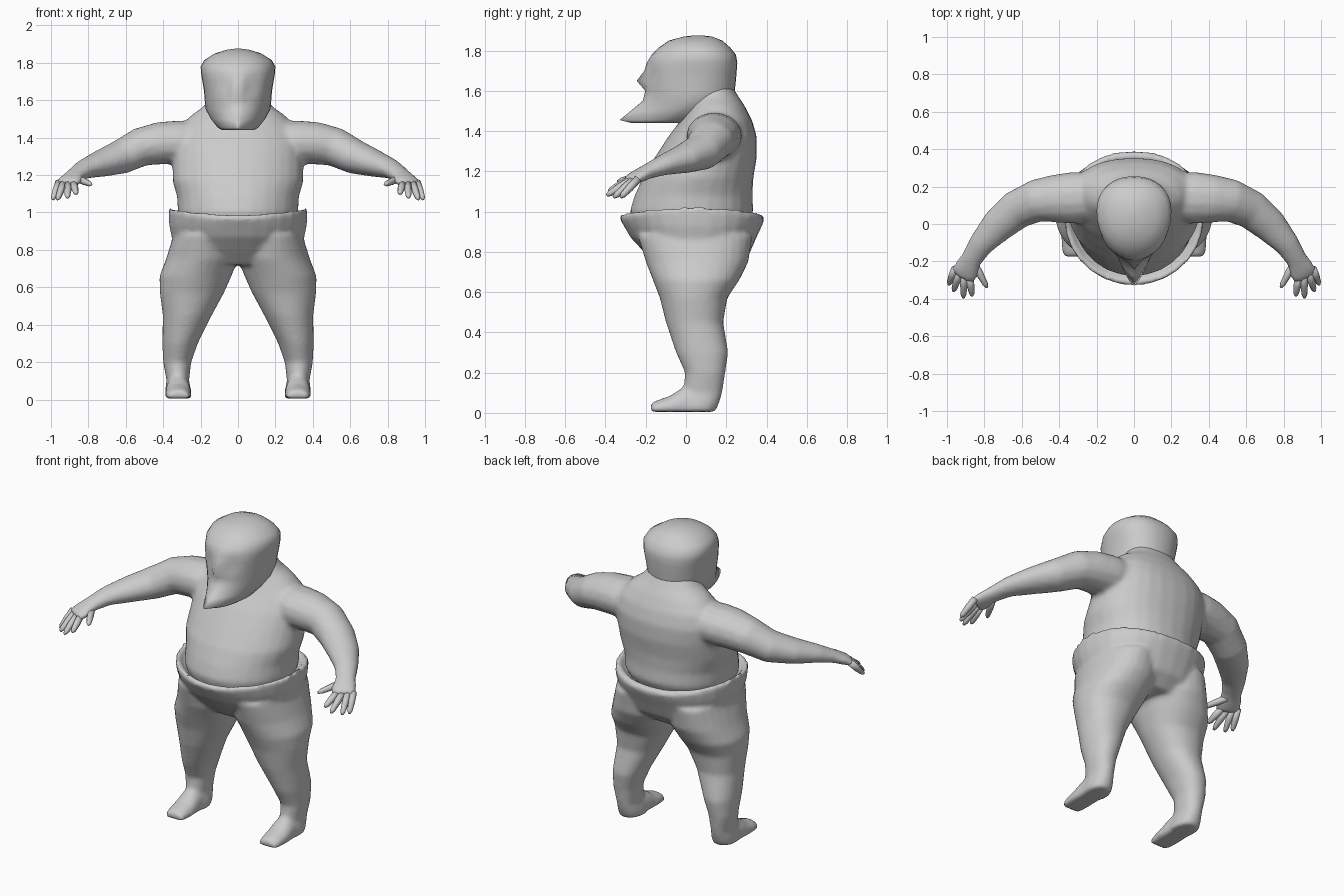
import bpy, bmesh
from math import sin, cos, pi, exp
from mathutils import Vector

if "Cube" in bpy.data.objects:
    bpy.data.objects.remove(bpy.data.objects["Cube"])

clay = bpy.data.materials.new("clay grey")
clay.use_nodes = True
clay.diffuse_color = (0.6, 0.6, 0.6, 1)
clay.node_tree.nodes["Principled BSDF"].inputs["Base Color"].default_value = (0.6, 0.6, 0.6, 1)


def loft(bm, rings):
    """Skin a list of rings and close both ends."""
    rows = [[bm.verts.new(p) for p in ring] for ring in rings]
    n = len(rows[0])
    for a, b in zip(rows, rows[1:]):
        for i in range(n):
            j = (i + 1) % n
            bm.faces.new((a[i], a[j], b[j], b[i]))
    bm.faces.new(rows[0][::-1])
    bm.faces.new(rows[-1])


def level_ring(z, x0, x1, front, back, mid=None, point=1.0, n=28):
    """Horizontal ring; point above 1 sharpens its front towards a wedge."""
    cx, rx = (x0 + x1) / 2, (x1 - x0) / 2
    mid = (front + back) / 2 if mid is None else mid
    ring = []
    for i in range(n):
        c, s = cos(2 * pi * i / n), sin(2 * pi * i / n)
        p = point if s < 0 else 0.9
        depth = back - mid if s > 0 else mid - front
        x = cx + rx * abs(c) ** p * (1 if c > 0 else -1)
        y = mid + depth * abs(s) ** p * (1 if s > 0 else -1)
        ring.append(Vector((x, y, z)))
    return ring


def tube(bm, path, side, n=14):
    """Limb along points (x, y, z, half width, half height), mirrored by side."""
    pts = [Vector((x * side, y, z)) for x, y, z, w, h in path]
    rings = []
    for k, (p, row) in enumerate(zip(pts, path)):
        t = (pts[min(k + 1, len(pts) - 1)] - pts[max(k - 1, 0)]).normalized()
        across = t.cross(Vector((0, 0, 1))).normalized()
        up = across.cross(t)
        rings.append([p + across * row[3] * cos(2 * pi * i / n) + up * row[4] * sin(2 * pi * i / n)
                      for i in range(n)])
    loft(bm, rings)


def finish(bm, name, voxel=None, smooth=4):
    bmesh.ops.recalc_face_normals(bm, faces=bm.faces)
    for f in bm.faces:
        f.smooth = True
    mesh = bpy.data.meshes.new(name)
    bm.to_mesh(mesh)
    bm.free()
    mesh.materials.append(clay)
    ob = bpy.data.objects.new(name, mesh)
    bpy.context.collection.objects.link(ob)
    if voxel:
        r = ob.modifiers.new("blend", 'REMESH')
        r.mode, r.voxel_size, r.use_smooth_shade = 'VOXEL', voxel, True
        s = ob.modifiers.new("relax", 'SMOOTH')
        s.factor, s.iterations = 0.5, smooth
    return ob


# Torso with both arms, blended into one skin
bm = bmesh.new()
torso = [(.93, .30, -.26, .30), (1.0, .322, -.28, .335), (1.08, .325, -.255, .33),
         (1.17, .35, -.215, .335), (1.27, .35, -.155, .352), (1.37, .35, -.09, .352),
         (1.45, .32, -.03, .33), (1.52, .25, .01, .295), (1.57, .18, .02, .262), (1.64, .13, .04, .22)]
loft(bm, [level_ring(z, -x, x, f, b) for z, x, f, b in torso])
arm = [(.14, .15, 1.40, .12, .09), (.32, .14, 1.375, .14, .118), (.42, .135, 1.37, .13, .115),
       (.52, .125, 1.35, .115, .105), (.63, .075, 1.295, .105, .092), (.73, -.01, 1.262, .092, .073),
       (.82, -.11, 1.232, .068, .052), (.87, -.19, 1.20, .058, .038),
       (.90, -.25, 1.17, .073, .032), (.92, -.285, 1.15, .07, .024)]
for side in (1, -1):
    tube(bm, arm, side)
finish(bm, "torso_and_arms", .015, 5)

# Fingers and thumbs
fingers = [((.962, -.25, 1.15), (.99, -.325, 1.07)), ((.936, -.268, 1.15), (.965, -.36, 1.07)),
           ((.908, -.282, 1.15), (.912, -.395, 1.08)), ((.878, -.295, 1.15), (.865, -.385, 1.10)),
           ((.855, -.21, 1.18), (.785, -.34, 1.15))]
for side, label in ((1, "left"), (-1, "right")):
    bm = bmesh.new()
    for a, b in fingers:
        a, b = Vector(a), Vector(b)
        path = []
        for t, r in ((-.15, .02), (.4, .02), (.85, .015), (1, .007)):
            path.append((*a.lerp(b, t), r, r))
        tube(bm, path, side, 8)
    finish(bm, label + "_fingers")

# Trousers: hips with a rolled rim, two legs and two feet
bm = bmesh.new()
hips = [(.72, .26, -.13, .24), (.79, .335, -.20, .315), (.87, .355, -.275, .35),
        (.93, .368, -.31, .378), (.965, .372, -.33, .392), (.99, .37, -.322, .372),
        (.985, .35, -.30, .35), (.95, .32, -.27, .32)]
loft(bm, [level_ring(z, -x, x, f, b) for z, x, f, b in hips])
for v in bm.verts:
    if v.co.z > .94:
        v.co.z += .25 * v.co.x ** 2
leg = [(.88, .02, .345, -.24, .33), (.75, .0, .385, -.20, .31), (.66, .035, .42, -.165, .265),
       (.57, .075, .418, -.13, .205), (.45, .14, .402, -.10, .185), (.3, .215, .405, -.05, .21),
       (.2, .25, .40, -.005, .195), (.1, .262, .382, -.015, .18), (.05, .25, .39, -.04, .165),
       (.005, .248, .39, -.05, .145)]
foot = [(.13, .05, .04), (.05, .065, .14), (-.02, .068, .125), (-.08, .07, .085),
        (-.14, .066, .064), (-.175, .055, .05)]
for side in (1, -1):
    loft(bm, [[Vector((p.x * side, p.y, p.z)) for p in level_ring(*row)] for row in leg])
    loft(bm, [[Vector((side * (.32 + w * cos(a * pi / 8)), y,
                       .005 + max(0, sin(a * pi / 8) * .7 + .3) * (h - .005)))
               for a in range(16)] for y, w, h in foot])
finish(bm, "trousers_and_feet", .014, 4)

# Head: wedge-shaped bearded jaw, brow and domed skull
bm = bmesh.new()
head = [(1.44, .085, -.27, .08, -.08, 1.1), (1.455, .11, -.33, .12, -.08, 1.5),
        (1.50, .145, -.275, .19, -.02, 1.4), (1.55, .172, -.215, .235, .03, 1.15),
        (1.60, .178, -.2, .242, .05, 1.0), (1.65, .182, -.205, .248, .06, .95),
        (1.70, .19, -.205, .252, .07, .95), (1.74, .197, -.195, .255, .07, .95),
        (1.78, .2, -.17, .248, .07, .95), (1.815, .18, -.135, .22, .06, .95),
        (1.85, .125, -.085, .18, .06, .95), (1.87, .06, -.01, .13, .06, 1), (1.876, .015, .045, .075, .06, 1)]
loft(bm, [level_ring(z, -x, x, f, b, m, p, 32) for z, x, f, b, m, p in head])
for v in bm.verts:
    if v.co.y < -.05:
        # Sunken eyes and a small projecting nose
        dz = (v.co.z - 1.69) / .035
        v.co.y += .03 * exp(-((abs(v.co.x) - .075) / .04) ** 2 - dz ** 2)
        v.co.y -= .04 * exp(-(v.co.x / .025) ** 2 - ((v.co.z - 1.65) / .03) ** 2)
finish(bm, "head")
